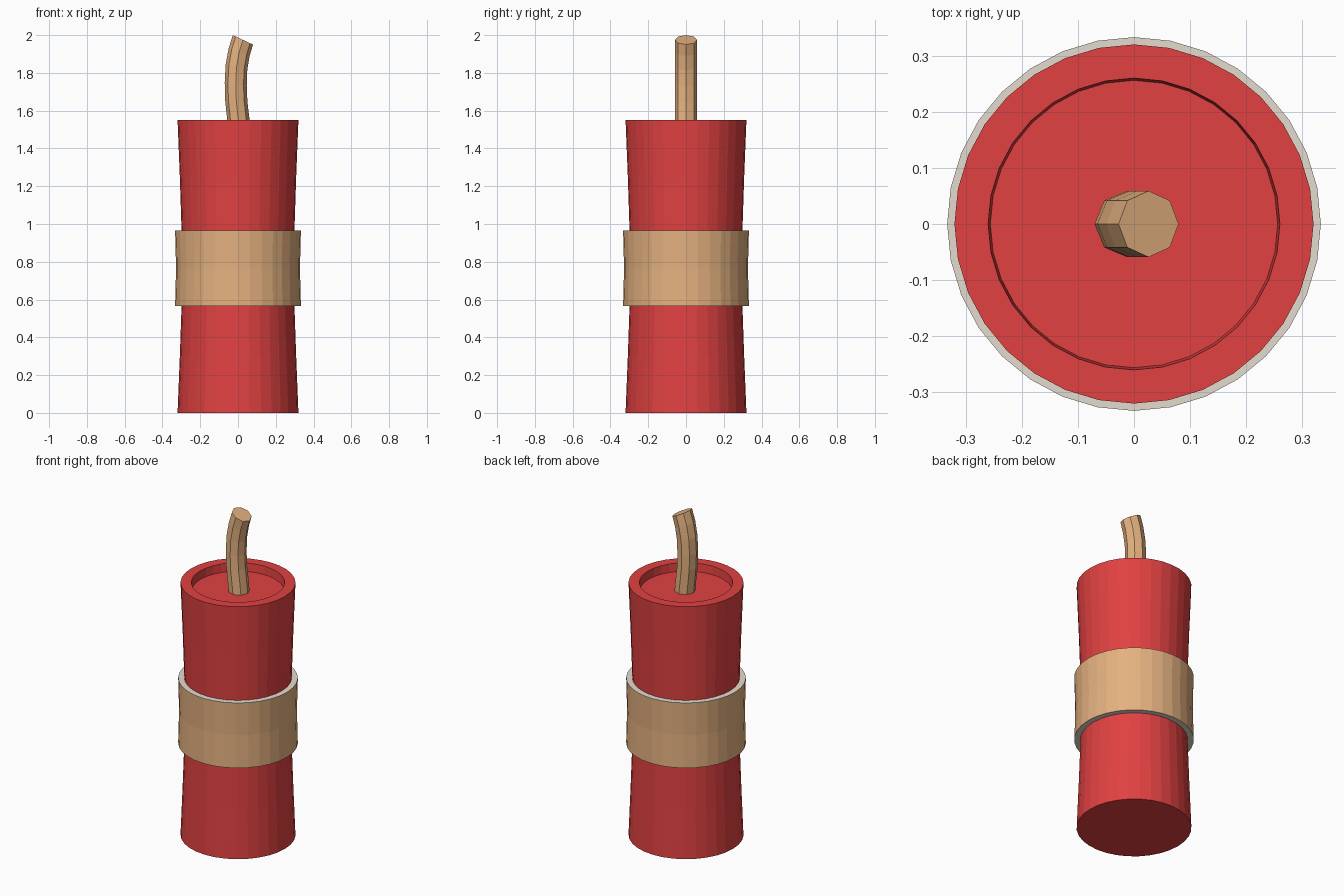
import bpy, bmesh, math

if "Cube" in bpy.data.objects:
    bpy.data.objects.remove(bpy.data.objects["Cube"])

def material(name, rgb):
    m = bpy.data.materials.new(name)
    m.diffuse_color = (*rgb, 1)
    m.use_nodes = True
    m.node_tree.nodes["Principled BSDF"].inputs["Base Color"].default_value = m.diffuse_color
    return m

red = material("red paper", (0.75, 0.053, 0.053))
tan = material("tan wrap", (0.775, 0.44, 0.216))
grey = material("pale grey edge", (0.775, 0.708, 0.624))

def make_object(name, rings, mats, close_loop=False):
    """Skin a list of vertex rings; cap the ends or join last ring to first."""
    bm = bmesh.new()
    loops = [[bm.verts.new(p) for p in ring] for ring in rings]
    pairs = list(zip(loops, loops[1:]))
    if close_loop:
        pairs.append((loops[-1], loops[0]))
    else:
        bm.faces.new(loops[0][::-1])
        bm.faces.new(loops[-1])
    n = len(loops[0])
    for a, b in pairs:
        for i in range(n):
            j = (i + 1) % n
            bm.faces.new((a[i], a[j], b[j], b[i]))
    bmesh.ops.recalc_face_normals(bm, faces=bm.faces)
    me = bpy.data.meshes.new(name)
    bm.to_mesh(me)
    bm.free()
    for m in mats:
        me.materials.append(m)
    ob = bpy.data.objects.new(name, me)
    bpy.context.collection.objects.link(ob)
    return ob

def circle(r, z, n=32):
    return [(r * math.cos(2 * math.pi * i / n), r * math.sin(2 * math.pi * i / n), z)
            for i in range(n)]

# Waisted tube with a recessed top
body = [(0.32, 0), (0.308, 0.3), (0.299, 0.56), (0.297, 0.775), (0.299, 0.97),
        (0.308, 1.25), (0.32, 1.55), (0.26, 1.55), (0.256, 1.50)]
make_object("tube", [circle(r, z) for r, z in body], [red])

# Wrapped band with pale cut edges
band_profile = [(0.29, 0.565), (0.333, 0.565), (0.328, 0.765), (0.333, 0.965), (0.29, 0.965)]
band = make_object("band", [circle(r, z) for r, z in band_profile], [tan, grey], True)
for f in band.data.polygons:
    if abs(f.normal.z) > 0.9:
        f.material_index = 1

# Bent eight-sided fuse
path = [(0.008, 1.49), (0.001, 1.56), (-0.009, 1.65), (-0.012, 1.74),
        (-0.008, 1.83), (0.006, 1.91), (0.026, 1.975)]
rings = []
for i, (x, z) in enumerate(path):
    tilt = math.radians(-7 + 32 * i / (len(path) - 1))
    rings.append([(x + px * math.cos(tilt), py, z - px * math.sin(tilt))
                  for px, py, _ in circle(0.059, 0, 8)])
make_object("fuse", rings, [tan])
